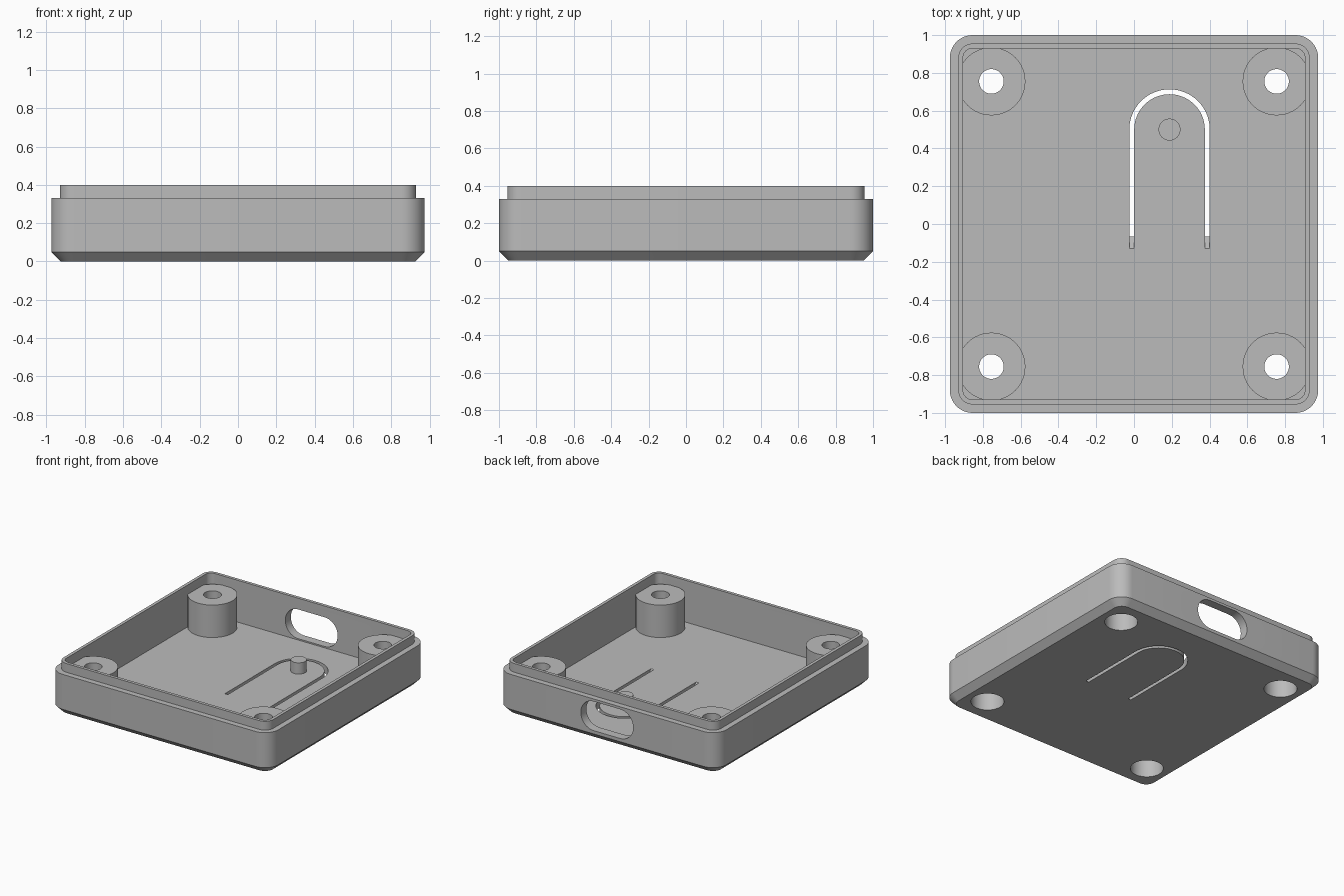
import bpy, bmesh
from math import cos, sin, pi, radians

if "Cube" in bpy.data.objects:
    bpy.data.objects.remove(bpy.data.objects["Cube"], do_unlink=True)

grey = bpy.data.materials.new("plain_grey")
grey.use_nodes = True
grey.diffuse_color = (0.5, 0.5, 0.5, 1)
grey.node_tree.nodes["Principled BSDF"].inputs["Base Color"].default_value = (0.5, 0.5, 0.5, 1)

HALF_X, HALF_Y = 0.975, 1.0
FLOOR, STEP, TOP = 0.065, 0.33, 0.4
BOSS = 0.755


def loft(name, loops):
    """Closed solid through a list of equal-length point loops."""
    bm = bmesh.new()
    rings = [[bm.verts.new(p) for p in loop] for loop in loops]
    n = len(rings[0])
    for a, b in zip(rings, rings[1:]):
        for i in range(n):
            j = (i + 1) % n
            bm.faces.new((a[i], a[j], b[j], b[i]))
    bm.faces.new(rings[0][::-1])
    bm.faces.new(rings[-1])
    bmesh.ops.recalc_face_normals(bm, faces=bm.faces)
    mesh = bpy.data.meshes.new(name)
    bm.to_mesh(mesh)
    bm.free()
    mesh.materials.append(grey)
    ob = bpy.data.objects.new(name, mesh)
    bpy.context.collection.objects.link(ob)
    return ob


def rounded(hx, hy, r, steps=10):
    """Outline of a rounded rectangle, counter-clockwise."""
    pts = []
    for k, (sx, sy) in enumerate(((1, 1), (-1, 1), (-1, -1), (1, -1))):
        for i in range(steps + 1):
            a = (k + i / steps) * pi / 2
            pts.append((sx * (hx - r) + r * cos(a), sy * (hy - r) + r * sin(a)))
    return pts


def case_loop(inset, r, z):
    return [(x, y, z) for x, y in rounded(HALF_X - inset, HALF_Y - inset, r)]


def cylinder(name, x, y, r, z0, z1, n=48):
    ring = [(x + r * cos(2 * pi * i / n), y + r * sin(2 * pi * i / n)) for i in range(n)]
    return loft(name, [[(px, py, z) for px, py in ring] for z in (z0, z1)])


def combine(target, tool, operation):
    mod = target.modifiers.new(operation, 'BOOLEAN')
    mod.operation, mod.solver, mod.object = operation, 'EXACT', tool
    with bpy.context.temp_override(object=target, active_object=target):
        bpy.ops.object.modifier_apply(modifier=mod.name)
    bpy.data.objects.remove(tool, do_unlink=True)


# Tray with chamfered base, stepped rim lip and hollow inside
case = loft("case_tray", [
    case_loop(0.05, 0.07, 0),
    case_loop(0, 0.12, 0.05),
    case_loop(0, 0.12, STEP),
    case_loop(0.045, 0.075, STEP),
    case_loop(0.045, 0.075, TOP),
    case_loop(0.07, 0.05, TOP),
    case_loop(0.07, 0.05, FLOOR)])

# Corner screw bosses, merged into the walls, with through holes and head recesses
corners = [(sx * BOSS, sy * BOSS) for sx in (-1, 1) for sy in (-1, 1)]
for x, y in corners:
    combine(case, cylinder("boss", x, y, 0.18, 0.03, STEP - 0.005), 'UNION')
for x, y in corners:
    combine(case, cylinder("screw_hole", x, y, 0.065, -0.1, 0.5), 'DIFFERENCE')
    combine(case, cylinder("head_recess", x, y, 0.12, -0.1, 0.22), 'DIFFERENCE')

# Rounded port opening through the back wall
port = [(x, z + 0.193) for x, z in rounded(0.232, 0.117, 0.115)]
combine(case, loft("port_cutter", [[(x, y, z) for x, z in port] for y in (0.85, 1.1)]),
        'DIFFERENCE')

# U-shaped gap around the flexible button tongue, with sloping ends
CX, CY, R_OUT, R_IN = 0.188, 0.5, 0.213, 0.187


def gap_loop(z):
    end = -0.065 - z
    arc = [pi * i / 32 for i in range(33)]
    pts = [(CX + R_OUT, end)]
    pts += [(CX + R_OUT * cos(a), CY + R_OUT * sin(a)) for a in arc]
    pts += [(CX - R_OUT, end), (CX - R_IN, end)]
    pts += [(CX + R_IN * cos(a), CY + R_IN * sin(a)) for a in reversed(arc)]
    pts += [(CX + R_IN, end)]
    return [(x, y, z) for x, y in pts]


combine(case, loft("gap_cutter", [gap_loop(-0.02), gap_loop(FLOOR + 0.02)]), 'DIFFERENCE')

# Push pin standing on the tongue
pin = cylinder("button_pin", CX, CY, 0.058, FLOOR - 0.01, 0.155)

# Smooth curves, sharp edges
bpy.ops.object.select_all(action='DESELECT')
for ob in (case, pin):
    ob.select_set(True)
bpy.context.view_layer.objects.active = case
bpy.ops.object.shade_smooth_by_angle(angle=radians(30))
